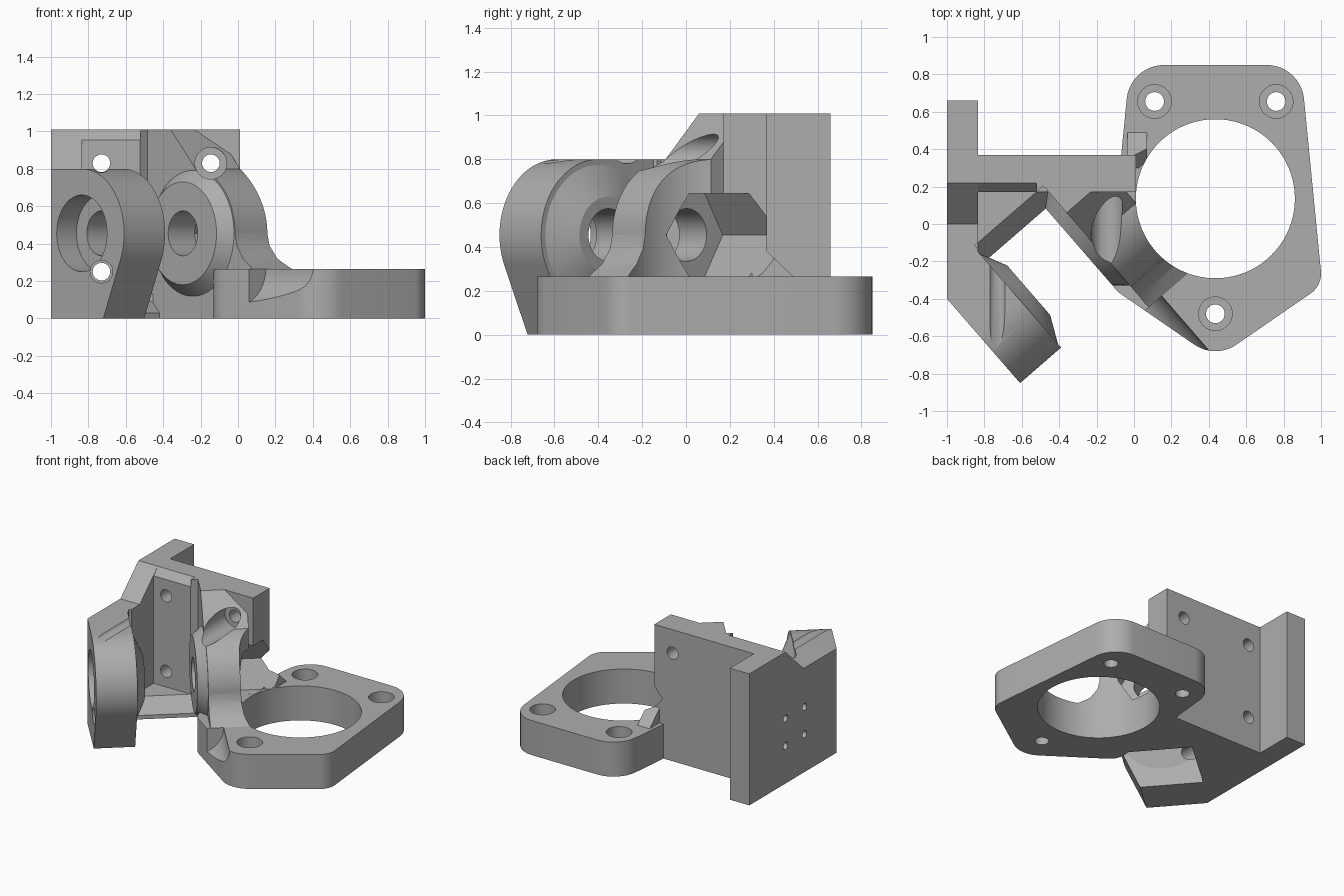
import bpy, bmesh
from math import cos, sin, pi, radians
from mathutils import Vector

if "Cube" in bpy.data.objects:
    bpy.data.objects.remove(bpy.data.objects["Cube"])

grey = bpy.data.materials.new("light grey")
grey.use_nodes = True
grey.diffuse_color = (0.42, 0.42, 0.42, 1)
grey.node_tree.nodes["Principled BSDF"].inputs["Base Color"].default_value = grey.diffuse_color

# Frames: origin, profile axes a and b, extrusion axis c
X, Y, Z, O = Vector((1, 0, 0)), Vector((0, 1, 0)), Vector((0, 0, 1)), Vector((0, 0, 0))
U = Vector((0.655, -0.755, 0)).normalized()   # along the tilted arms
N = Vector((0.755, 0.655, 0)).normalized()    # bore axis
PIVOT = Vector((-0.835, -0.59, 0))
UP, SIDE, DEPTH = (O, X, Y, Z), (O, Y, Z, X), (O, X, Z, Y)
BORE, ALONG = (PIVOT, U, Z, N), (PIVOT, N, Z, U)
BORE_Z = 0.455
TOP = 1.01


def loft(name, frame, p0, d0, p1, d1):
    """Solid between two matching profiles."""
    o, a, b, c = frame
    bm = bmesh.new()
    lo = [bm.verts.new(o + a * p[0] + b * p[1] + c * d0) for p in p0]
    hi = [bm.verts.new(o + a * p[0] + b * p[1] + c * d1) for p in p1]
    bm.faces.new(lo)
    bm.faces.new(hi)
    for i in range(len(lo)):
        j = (i + 1) % len(lo)
        bm.faces.new((lo[i], lo[j], hi[j], hi[i]))
    bmesh.ops.recalc_face_normals(bm, faces=bm.faces)
    me = bpy.data.meshes.new(name)
    bm.to_mesh(me)
    bm.free()
    me.materials.append(grey)
    ob = bpy.data.objects.new(name, me)
    bpy.context.collection.objects.link(ob)
    return ob


def prism(name, frame, pts, d0, d1):
    return loft(name, frame, pts, d0, pts, d1)


def rect(a0, a1, b0, b1):
    return [(a0, b0), (a1, b0), (a1, b1), (a0, b1)]


def arc(cx, cy, r, start=0, end=360, n=64):
    steps = n if end - start == 360 else n + 1
    angles = [radians(start + (end - start) * i / n) for i in range(steps)]
    return [(cx + r * cos(t), cy + r * sin(t)) for t in angles]


def rod(name, frame, a, b, r, d0, d1, n=64):
    return prism(name, frame, arc(a, b, r, n=n), d0, d1)


def combine(target, other, operation):
    mod = target.modifiers.new(operation, "BOOLEAN")
    mod.operation, mod.solver, mod.object = operation, "EXACT", other
    bpy.context.view_layer.objects.active = target
    bpy.ops.object.modifier_apply(modifier=mod.name)
    bpy.data.objects.remove(other)


def add(other):
    combine(bracket, other, "UNION")


def cut(other):
    combine(bracket, other, "DIFFERENCE")


# Side wall with sloped shoulder
bracket = prism("mounting_bracket", SIDE,
                [(-0.4, 0), (0.66, 0), (0.66, TOP), (0.22, TOP), (0, 0.8), (-0.4, 0.8)], -1, -0.835)

# Back plate, chamfered on its left half
add(prism("back_plate_left", SIDE,
          [(0.17, 0), (0.37, 0), (0.37, TOP), (0.22, TOP), (0.17, 0.955)], -0.9, -0.5))
add(prism("back_plate_right", SIDE, rect(0.17, 0.37, 0, TOP), -0.52, 0.01))

# Sloped floor and clearance between the arms
add(prism("floor", BORE, [(-0.6, 0), (-0.27, 0), (-0.27, 0.03), (-0.37, 0.13), (-0.6, 0.13)], 0.2, 0.85))
cut(prism("gap_cutter", BORE, rect(-0.37, 0.3, 0.13, 1.2), 0.3, 0.785))

# Outer arm with rounded tip and conical boss
add(prism("outer_arm", BORE,
          [(-0.6, 0), (0.175, 0)] + arc(0, BORE_Z, 0.345, -24, 90, 32) + [(-0.6, 0.8)], 0, 0.29))
add(loft("outer_boss", BORE, arc(0, BORE_Z, 0.34), 0.28, arc(0, BORE_Z, 0.175), 0.36))

# Inner arm with flared foot, sloped shoulder and conical boss
add(prism("inner_arm", BORE,
          [(-0.6, 0), (0.49, 0), (0.49, 0.265), (0.41, 0.32), (0.36, 0.39)]
          + arc(0, BORE_Z, 0.345, 0, 86, 32) + [(-0.18, TOP), (-0.6, TOP)], 0.785, 1.1))
add(loft("inner_boss", BORE, arc(0, BORE_Z, 0.275), 0.715, arc(0, BORE_Z, 0.345), 0.795))

# Trim what passes through the outer faces
cut(prism("side_trim", UP, rect(-1.8, -1, -1.5, 1.5), -0.5, 1.5))
cut(prism("back_trim", UP, rect(-0.835, 0.5, 0.37, 1.2), -0.5, 1.5))

# Flange: hull around its rounded corners
bm = bmesh.new()
for cx, cy, r in ((0.16, 0.65, 0.2), (0.71, 0.65, 0.2), (0.87, -0.265, 0.13),
                  (0.0, -0.265, 0.13), (0.435, -0.48, 0.2)):
    for px, py in arc(cx, cy, r, n=48):
        for z in (0, 0.265):
            bm.verts.new((px, py, z))
hull = bmesh.ops.convex_hull(bm, input=bm.verts)
bmesh.ops.delete(bm, geom=[v for v in bm.verts if not v.link_faces], context="VERTS")
bmesh.ops.dissolve_limit(bm, angle_limit=0.01, verts=bm.verts, edges=bm.edges)
bmesh.ops.recalc_face_normals(bm, faces=bm.faces)
mesh = bpy.data.meshes.new("flange")
bm.to_mesh(mesh)
bm.free()
mesh.materials.append(grey)
flange = bpy.data.objects.new("flange", mesh)
bpy.context.collection.objects.link(flange)
add(flange)
add(prism("small_gusset", SIDE, [(0.3, 0.2), (0.49, 0.2), (0.49, 0.265), (0.37, 0.38), (0.3, 0.38)], -0.035, 0.07))

# Large opening, cleared all the way up
cut(rod("opening_cutter", UP, 0.435, 0.135, 0.425, -0.2, 1.3, 128))

# Flange screw holes with counterbores
for hx, hy in ((0.11, 0.655), (0.76, 0.655), (0.435, -0.48)):
    cut(rod("screw_cutter", UP, hx, hy, 0.05, -0.2, 0.5, 32))
    cut(rod("counterbore_cutter", UP, hx, hy, 0.09, 0.13, 0.5, 32))

# Rod bore, its outer counterbore and the hexagonal pocket
cut(rod("bore_cutter", BORE, 0, BORE_Z, 0.12, -0.2, 1.3))
cut(rod("bearing_cutter", BORE, 0, BORE_Z, 0.205, -0.2, 0.14))
cut(rod("hex_cutter", BORE, 0, BORE_Z, 0.218, 0.905, 1.5, 6))

# Back plate screw holes with driver access through the arms
for hx, hz, access in ((-0.73, 0.83, 0.05), (-0.73, 0.25, 0.06), (-0.145, 0.83, 0.085)):
    cut(rod("plate_screw_cutter", DEPTH, hx, hz, 0.047, 0, 0.6, 32))
    cut(rod("access_cutter", DEPTH, hx, hz, access, -1.2, 0.17, 32))

# Scooped clearance at the flange corner
cut(rod("scoop_cutter", ALONG, 0.68, 0.268, 0.197, 0.49, 1.4))

# Small pilot holes in the side wall
for hy in (-0.01, 0.22):
    for hz in (0.29, 0.5):
        cut(rod("pilot_cutter", SIDE, hy, hz, 0.027, -1.2, -0.87, 16))

bpy.ops.object.select_all(action="DESELECT")
bracket.select_set(True)
bpy.context.view_layer.objects.active = bracket
bpy.ops.object.shade_smooth_by_angle(angle=radians(25))
